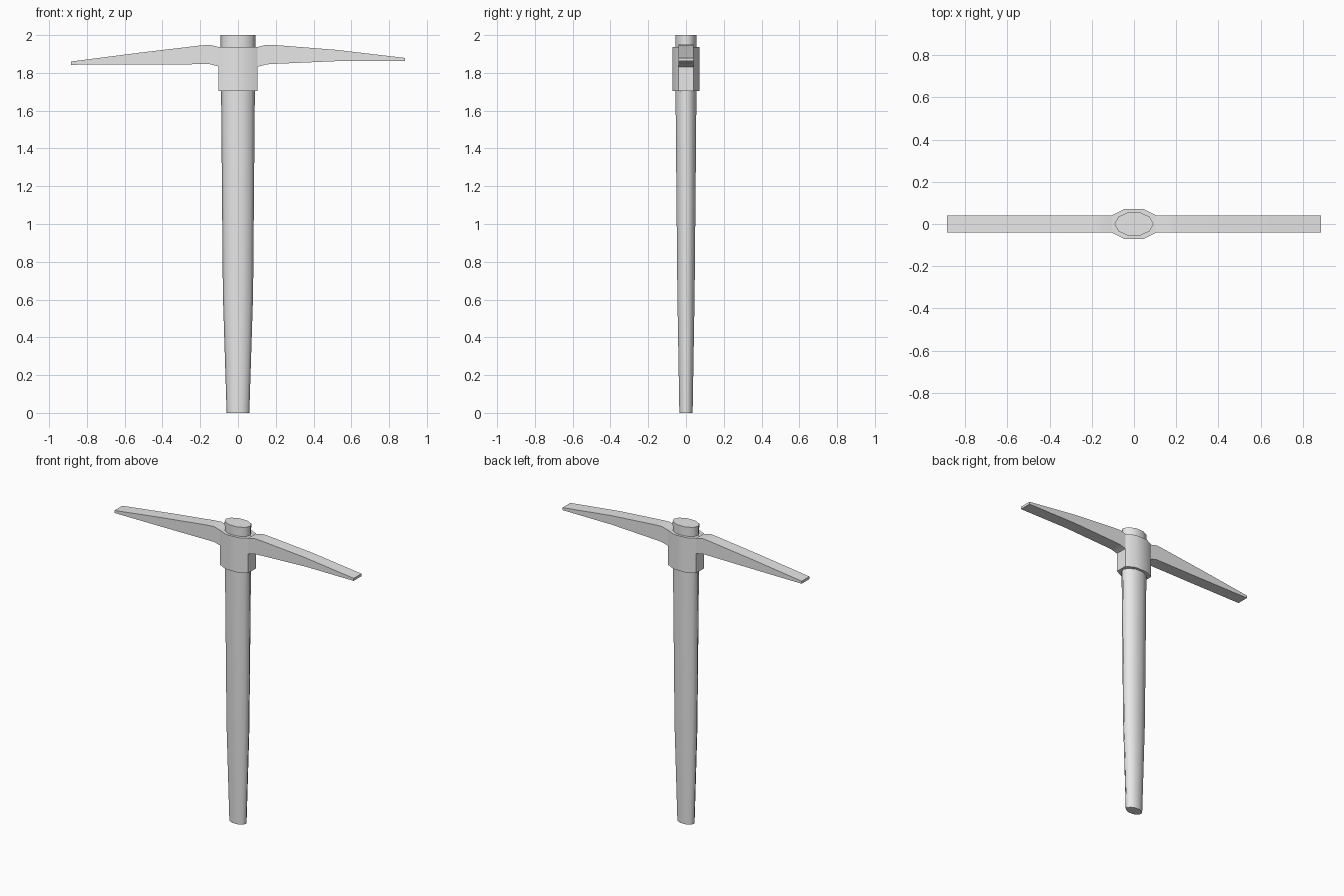
import bpy, bmesh, math

cube = bpy.data.objects.get("Cube")
if cube:
    bpy.data.objects.remove(cube)

grey = bpy.data.materials.new("light grey")
grey.use_nodes = True
grey.diffuse_color = (0.8, 0.8, 0.8, 1)
bsdf = next(n for n in grey.node_tree.nodes if n.type == 'BSDF_PRINCIPLED')
bsdf.inputs["Base Color"].default_value = grey.diffuse_color


def finish(name, bm, angle):
    """Turn a bmesh into a smooth shaded object that keeps its sharp edges."""
    bmesh.ops.recalc_face_normals(bm, faces=bm.faces)
    mesh = bpy.data.meshes.new(name)
    bm.to_mesh(mesh)
    bm.free()
    mesh.materials.append(grey)
    obj = bpy.data.objects.new(name, mesh)
    bpy.context.collection.objects.link(obj)
    bpy.ops.object.select_all(action='DESELECT')
    obj.select_set(True)
    bpy.context.view_layer.objects.active = obj
    bpy.ops.object.shade_smooth_by_angle(angle=math.radians(angle))


def loft(name, rings, angle):
    """Skin a stack of equal rings and cap both ends."""
    bm = bmesh.new()
    loops = [[bm.verts.new(p) for p in ring] for ring in rings]
    for a, b in zip(loops, loops[1:]):
        for i in range(len(a)):
            j = (i + 1) % len(a)
            bm.faces.new((a[i], a[j], b[j], b[i]))
    bm.faces.new(loops[0])
    bm.faces.new(loops[-1])
    finish(name, bm, angle)


# Tapered oval handle: height, half width, half depth
SIDES = 10
stations = [(0, 0.06, 0.037), (0.63, 0.08, 0.048), (1.55, 0.088, 0.057), (2, 0.092, 0.058)]
angles = [math.tau * i / SIDES for i in range(SIDES)]
loft("handle", [[(rx * math.cos(a), ry * math.sin(a), z) for a in angles]
                for z, rx, ry in stations], 60)

# Eight-sided collar around the handle
quarter = [(0.104, 0.041), (0.045, 0.071)]
outline = (quarter + [(-x, y) for x, y in reversed(quarter)]
           + [(-x, -y) for x, y in quarter] + [(x, -y) for x, y in reversed(quarter)])
loft("collar", [[(x, y, z) for x, y in outline] for z in (1.705, 1.938)], 30)


# Arms: distance from centre, underside height, top height
def arm(name, side, profile):
    d = 0.041
    loft(name, [[(side * x, -d, lo), (side * x, d, lo), (side * x, d, hi), (side * x, -d, hi)]
                for x, lo, hi in profile], 30)


arm("left_arm", 1, [(0.09, 1.825, 1.936), (0.104, 1.832, 1.937), (0.15, 1.845, 1.949),
                    (0.2, 1.848, 1.947), (0.52, 1.862, 1.922), (0.885, 1.862, 1.879)])
arm("right_arm", -1, [(0.09, 1.825, 1.936), (0.104, 1.835, 1.937), (0.15, 1.846, 1.949),
                      (0.2, 1.846, 1.945), (0.52, 1.844, 1.907), (0.885, 1.843, 1.86)])
